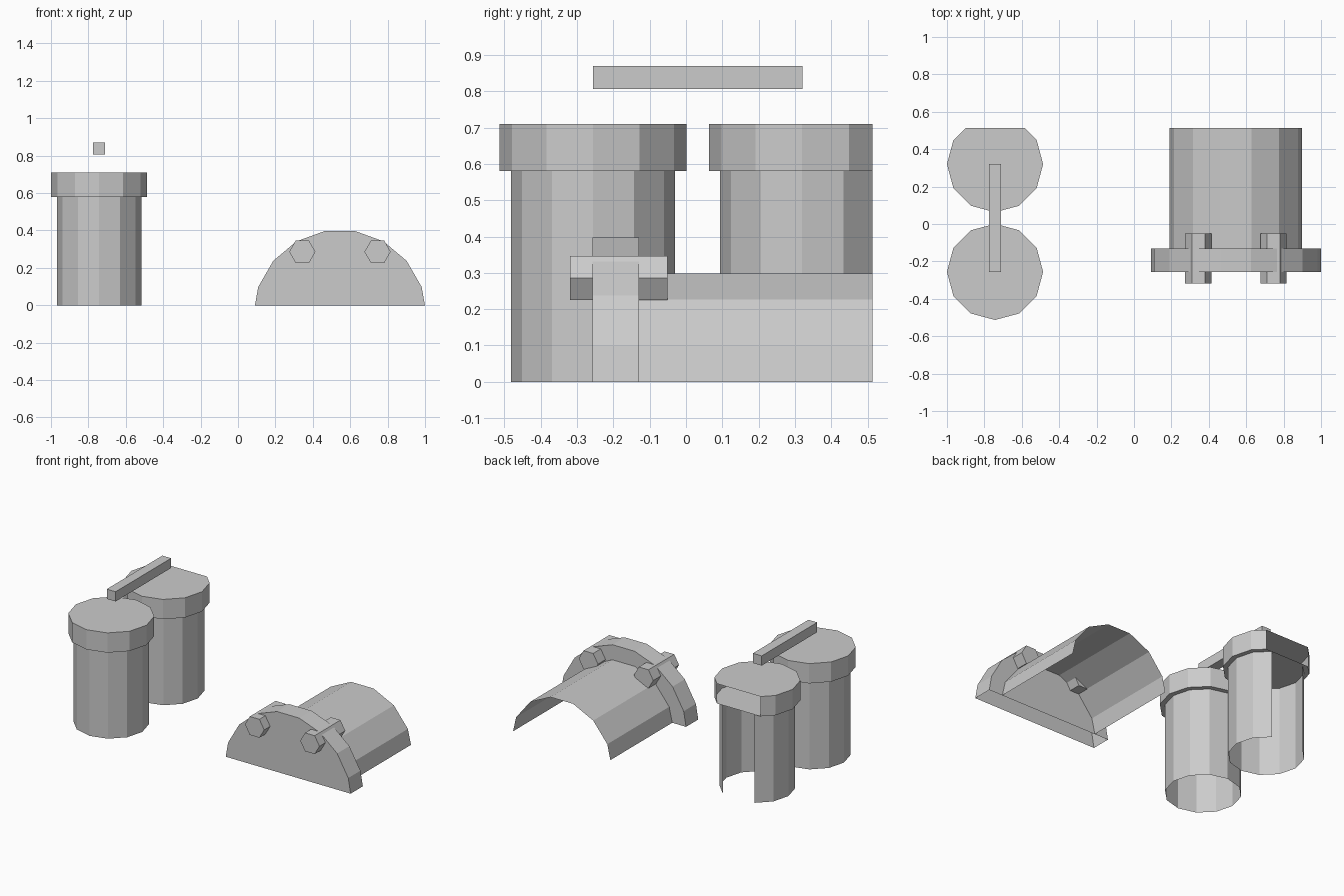
import bpy, bmesh, math
from mathutils import Matrix, Vector

if "Cube" in bpy.data.objects:
    bpy.data.objects.remove(bpy.data.objects["Cube"])

BACK = 0.513          # everything is cut off flat at this depth, leaving open shells
GREY = bpy.data.materials.new("light_grey")
GREY.diffuse_color = (0.6, 0.6, 0.6, 1)
GREY.use_nodes = True
GREY.node_tree.nodes["Principled BSDF"].inputs["Base Color"].default_value = GREY.diffuse_color


def finish(name, bm):
    """Trim below the ground and behind the back plane, then make the object."""
    for co, no in (((0, 0, 0), (0, 0, -1)), ((0, BACK, 0), (0, 1, 0))):
        bmesh.ops.bisect_plane(bm, geom=bm.verts[:] + bm.edges[:] + bm.faces[:], dist=1e-5,
                               plane_co=co, plane_no=no, clear_outer=True)
    me = bpy.data.meshes.new(name)
    bm.to_mesh(me)
    bm.free()
    me.materials.append(GREY)
    ob = bpy.data.objects.new(name, me)
    bpy.context.collection.objects.link(ob)
    return ob


def prism(name, sides, radius, start, length, axis='Z', turn=0.0, caps=True):
    """Flat-sided cylinder running from start along +z or +y."""
    bm = bmesh.new()
    bmesh.ops.create_cone(bm, cap_ends=caps, segments=sides,
                          radius1=radius, radius2=radius, depth=length)
    # first vertex of the circle lies on an axis; turn is measured from there
    m = Matrix.Translation((0, 0, length / 2)) @ Matrix.Rotation(turn, 4, 'Z')
    if axis == 'Y':
        m = Matrix.Rotation(-math.pi / 2, 4, 'X') @ m
    bmesh.ops.transform(bm, matrix=Matrix.Translation(Vector(start)) @ m, verts=bm.verts)
    return finish(name, bm)


# Two upright tanks with wider lids
TX = -0.743
for tag, y in (("front", -0.256), ("rear", 0.32)):
    prism(tag + "_tank_body", 12, 0.226, (TX, y, 0), 0.58, caps=False)
    prism(tag + "_tank_lid", 12, 0.257, (TX, y, 0.58), 0.13)

# Square bar above the tanks
bm = bmesh.new()
bmesh.ops.create_cube(bm, size=1, matrix=Matrix.Translation((TX, 0.032, 0.838))
                      @ Matrix.Diagonal((0.064, 0.577, 0.064, 1)))
finish("top_bar", bm)

# Half-buried pipe with an end flange (flat facet on top)
PX, PZ = 0.545, -0.061
prism("pipe", 14, 0.368, (PX, -0.13, PZ), BACK + 0.2, 'Y', math.pi / 14, caps=False)
prism("flange", 18, 0.465, (PX, -0.257, PZ), 0.127, 'Y', math.pi / 18)

# Hexagonal bolts through the flange
for tag, s in (("left", -1), ("right", 1)):
    prism(tag + "_bolt", 6, 0.07, (PX + s * 0.201, -0.319, 0.286), 0.268, 'Y', math.pi / 6)
